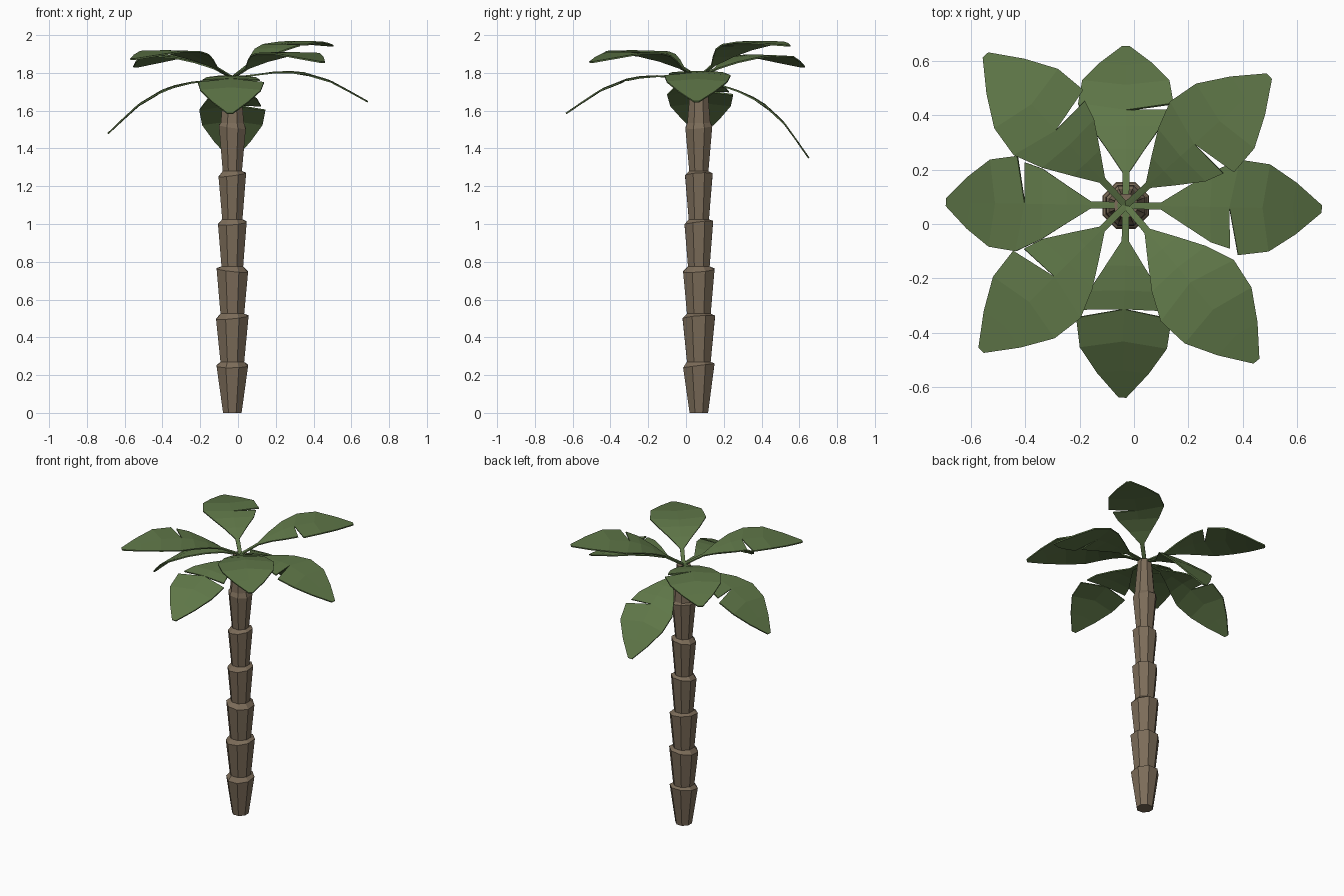
import bpy, bmesh, math, random
from mathutils import Matrix, Vector

random.seed(4)
if "Cube" in bpy.data.objects:
    bpy.data.objects.remove(bpy.data.objects["Cube"])

CENTRE = Vector((-0.03, 0.068, 0))
CROWN_Z = 1.775


def material(name, rgb):
    m = bpy.data.materials.new(name)
    m.use_nodes = True
    m.diffuse_color = (*rgb, 1)
    bsdf = next(n for n in m.node_tree.nodes if n.type == 'BSDF_PRINCIPLED')
    bsdf.inputs["Base Color"].default_value = (*rgb, 1)
    bsdf.inputs["Roughness"].default_value = 0.9
    return m


bark = material("bark brown", (0.2, 0.15, 0.1))
leaf = material("leaf green", (0.115, 0.185, 0.065))


def finish(bm, name, mat):
    bmesh.ops.remove_doubles(bm, verts=bm.verts, dist=0.0005)
    bmesh.ops.recalc_face_normals(bm, faces=bm.faces)
    mesh = bpy.data.meshes.new(name)
    bm.to_mesh(mesh)
    bm.free()
    mesh.materials.append(mat)
    obj = bpy.data.objects.new(name, mesh)
    bpy.context.collection.objects.link(obj)
    return obj


# Trunk: stacked flaring segments, each (bottom radius, rim radius, rim height)
SEGMENTS = [(0.053, 0.09, 0.25), (0.068, 0.093, 0.505), (0.068, 0.09, 0.755),
            (0.062, 0.082, 1.005), (0.058, 0.079, 1.26), (0.055, 0.077, 1.515)]
SIDES = 8


def ring(bm, radius, z, tilt=0, heading=0):
    verts = []
    for i in range(SIDES):
        a = math.tau * (i + 0.5) / SIDES
        dz = tilt * math.cos(a - heading)
        verts.append(bm.verts.new(CENTRE + Vector(
            (radius * math.cos(a), radius * math.sin(a), z + dz))))
    return verts


bm = bmesh.new()
rings = []
base = 0
for bottom, rim, top in SEGMENTS:
    rings.append(ring(bm, bottom, base))
    rings.append(ring(bm, rim, top, 0.012, random.uniform(0, math.tau)))
    base = top + 0.02
rings.append(ring(bm, 0.066, base))
rings.append(ring(bm, 0.045, CROWN_Z))
for low, high in zip(rings, rings[1:]):
    for i in range(SIDES):
        j = (i + 1) % SIDES
        bm.faces.new((low[i], low[j], high[j], high[i]))
bm.faces.new(rings[0][::-1])
bm.faces.new(rings[-1])
finish(bm, "trunk", bark)

# Frond rows: distance out, height, half width, forward sweep of the edge
INNER = [(0, 0, 0.012, 0), (0.13, 0.013, 0.013, 0), (0.22, 0.024, 0.07, 0),
         (0.31, 0.026, 0.13, 0.005), (0.38, 0.018, 0.152, 0.005)]
OUTER = [(0.38, 0.018, 0.175, 0.035), (0.5, -0.02, 0.16, 0.025),
         (0.61, -0.08, 0.095, 0.012), (0.715, -0.14, 0.014, 0)]


def edge_point(row, side):
    s, z, w, sweep = row
    return Vector((s + sweep, side * w, z - 0.3 * sweep - 0.03 * w))


def frond(name, heading, pitch, stretch, slits):
    """Arched leaf blade; slits lists the sides (+1, -1) that are split."""
    bm = bmesh.new()
    for side in (1, -1):
        inner = [edge_point(r, side) for r in INNER]
        outer = [edge_point(r, side) for r in OUTER]
        if side not in slits:
            inner[-1] = outer[0]
        for rows, edges in ((INNER, inner), (OUTER, outer)):
            for k in range(len(rows) - 1):
                quad = [Vector((rows[k][0], 0, rows[k][1])), edges[k], edges[k + 1],
                        Vector((rows[k + 1][0], 0, rows[k + 1][1]))]
                bm.faces.new([bm.verts.new(p) for p in quad[::-side]])
    place = (Matrix.Translation(CENTRE + Vector((0, 0, CROWN_Z)))
             @ Matrix.Rotation(math.radians(heading), 4, 'Z')
             @ Matrix.Rotation(math.radians(-pitch), 4, 'Y')
             @ Matrix.Scale(stretch, 4, Vector((1, 0, 0))))
    bmesh.ops.transform(bm, matrix=place, verts=bm.verts)
    obj = finish(bm, name, leaf)
    mod = obj.modifiers.new("thickness", 'SOLIDIFY')
    mod.thickness = 0.008
    mod.offset = 0


FRONDS = [("left", -1, 1, 1, (-1,)), ("back_left", 42, 24.5, 1, (-1,)),
          ("back", 90, -25, 0.99, (-1,)), ("back_right", 133, 15, 1.04, (-1,)),
          ("right", 179, -13, 0.99, (-1,)), ("front_right", 225, 18, 1.04, (-1,)),
          ("front", 269, -4, 1, (1, -1)), ("front_left", 310, 17, 1.03, ())]
for name, heading, pitch, stretch, slits in FRONDS:
    frond(name + "_frond", heading, pitch, stretch, slits)
